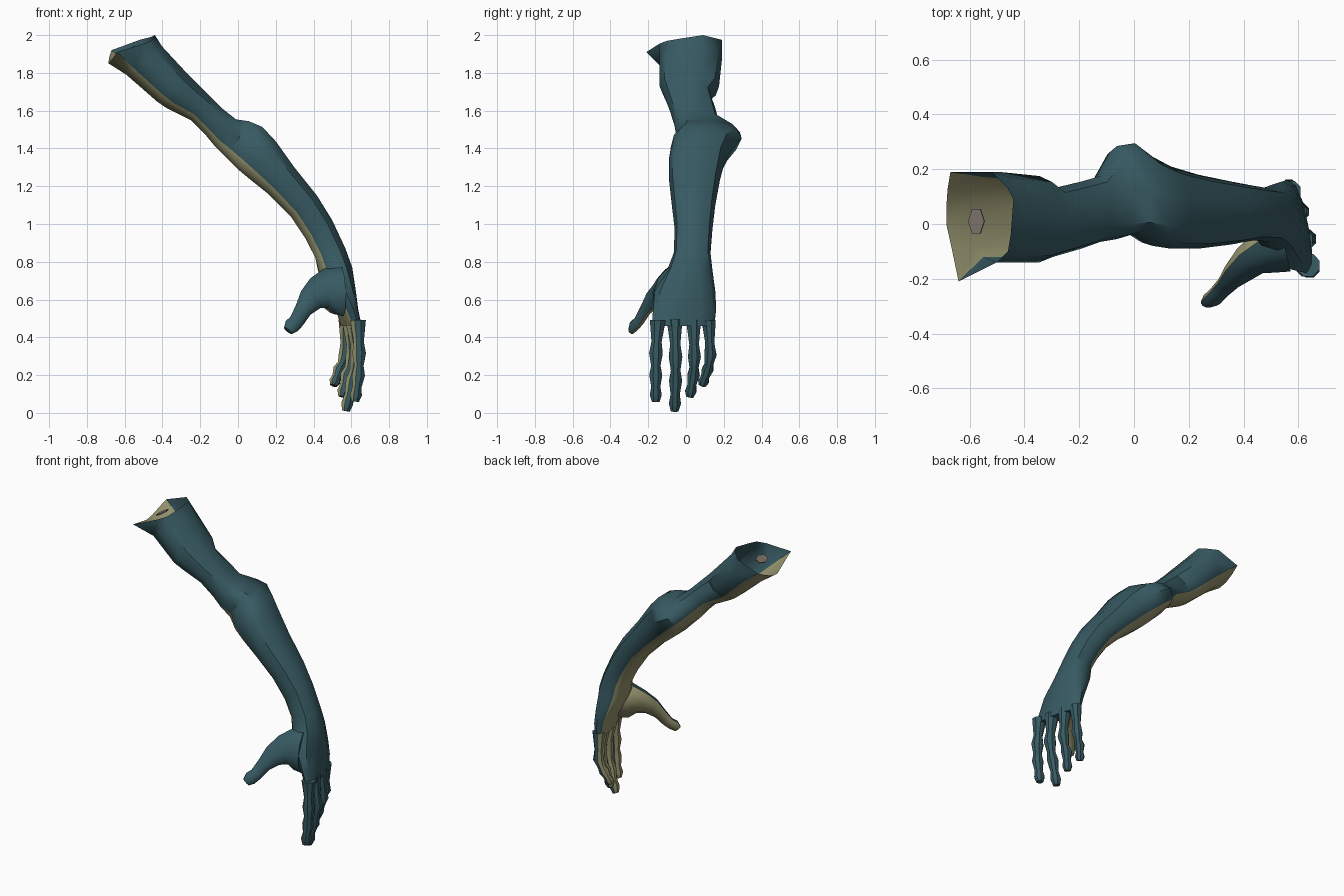
import bpy, bmesh, math
from mathutils import Vector

if "Cube" in bpy.data.objects:
    bpy.data.objects.remove(bpy.data.objects["Cube"])


def material(name, rgb):
    m = bpy.data.materials.new(name)
    m.diffuse_color = (*rgb, 1)
    m.use_nodes = True
    m.node_tree.nodes["Principled BSDF"].inputs["Base Color"].default_value = m.diffuse_color
    return m


TEAL = material("teal_skin", (0.038, 0.102, 0.122))
TAN = material("tan_underside", (0.31, 0.30, 0.16))
BONE = material("grey_bone", (0.21, 0.17, 0.155))


def loft(name, rings, tan_strips, open_start=False, smooth=40):
    """Skin a list of rings; the strips nearest angle zero are the tan underside."""
    bm = bmesh.new()
    loops = [[bm.verts.new(p) for p in ring] for ring in rings]
    n = len(loops[0])
    for a, b in zip(loops, loops[1:]):
        for j in range(n):
            k = (j + 1) % n
            f = bm.faces.new((a[j], a[k], b[k], b[j]))
            f.material_index = 1 if min(k, n - k) <= tan_strips // 2 and tan_strips else 0
    if not open_start:
        bm.faces.new(loops[0])
    bm.faces.new(loops[-1])
    bmesh.ops.recalc_face_normals(bm, faces=bm.faces)
    me = bpy.data.meshes.new(name)
    bm.to_mesh(me)
    bm.free()
    for m in (TEAL, TAN, BONE):
        me.materials.append(m)
    ob = bpy.data.objects.new(name, me)
    bpy.context.collection.objects.link(ob)
    bpy.context.view_layer.objects.active = ob
    ob.select_set(True)
    bpy.ops.object.shade_smooth_by_angle(angle=math.radians(smooth))
    ob.select_set(False)
    return ob


def power(v, e):
    return math.copysign(abs(v) ** e, v)


HALF = [14, 38, 60, 92, 124, 162]
ANGLES = [math.radians(d) for d in HALF + [360 - d for d in reversed(HALF)]]


def section(tx, tz, bx, bz, y0, y1, tilt=0.0, yc=0.03):
    """Oval between an outer point T and an inner point B, y0..y1 wide."""
    ring = []
    for a in ANGLES:
        c, s = power(math.cos(a), 0.85) * 1.03, power(math.sin(a), 0.85)
        y = yc + s * ((y1 - yc) if s > 0 else (yc - y0))
        ring.append(Vector(((tx + bx) / 2 + c * (bx - tx) / 2 - tilt * y, y,
                            (tz + bz) / 2 + c * (bz - tz) / 2)))
    return ring


def tube(name, points, radii, under, flat=1.0, n=8, tan_strips=3):
    """Limb along points; `under` is the direction of its tan side."""
    pts = [Vector(p) for p in points]
    rings = []
    for i, p in enumerate(pts):
        t = (pts[min(i + 1, len(pts) - 1)] - pts[max(i - 1, 0)]).normalized()
        u = Vector(under)
        u = (u - t * u.dot(t)).normalized()
        v = t.cross(u)
        rings.append([p + radii[i] * (u * math.cos(a) * flat + v * math.sin(a))
                      for a in ((j + 0.5) * 2 * math.pi / n for j in range(n))])
    return loft(name, rings, tan_strips)


# Hollow arm from the open shoulder end through the elbow to the knuckles
rim = [(-0.685, 0.06, 1.86), (-0.68, 0.13, 1.89), (-0.67, 0.19, 1.92), (-0.52, 0.19, 1.975),
       (-0.46, 0.13, 1.99), (-0.44, 0.09, 2.0), (-0.45, -0.04, 1.98), (-0.46, -0.10, 1.97),
       (-0.50, -0.14, 1.955), (-0.64, -0.21, 1.91), (-0.665, -0.09, 1.875), (-0.685, 0.0, 1.85)]
stations = [
    (-0.40, 1.94, -0.59, 1.79, -0.14, 0.19),
    (-0.27, 1.80, -0.43, 1.65, -0.14, 0.175),
    (-0.22, 1.75, -0.38, 1.615, -0.12, 0.13),
    (-0.14, 1.67, -0.25, 1.55, -0.09, 0.155),
    (-0.08, 1.61, -0.17, 1.47, -0.065, 0.175),
    (-0.01, 1.555, -0.12, 1.41, -0.055, 0.285),
    (0.06, 1.545, -0.06, 1.35, -0.035, 0.295),
    (0.13, 1.515, 0.00, 1.29, -0.08, 0.245),
    (0.20, 1.44, 0.06, 1.24, -0.09, 0.21),
    (0.30, 1.30, 0.16, 1.16, -0.09, 0.18),
    (0.42, 1.15, 0.28, 1.04, -0.075, 0.155),
    (0.50, 1.02, 0.36, 0.92, -0.06, 0.14),
    (0.57, 0.87, 0.41, 0.82, -0.065, 0.13),
    (0.605, 0.77, 0.43, 0.74, -0.10, 0.14, 0.05),
    (0.62, 0.65, 0.48, 0.64, -0.165, 0.155, 0.1),
    (0.63, 0.55, 0.53, 0.55, -0.175, 0.16, 0.15),
    (0.635, 0.46, 0.56, 0.46, -0.18, 0.15, 0.22),
]
loft("arm", [[Vector(p) for p in rim]] + [section(*s) for s in stations], 5, open_start=True)

# Bone end inside the opening
up = Vector((-0.45, 0, 0.89))
along = Vector((0.89, 0, 0.45))
mid = Vector((-0.575, 0.01, 1.925))
disc = [mid + along * 0.033 * math.cos(a) + Vector((0, 0.052 * math.sin(a), 0))
        for a in (j * math.pi / 3 for j in range(6))]
bone = loft("bone_end", [[p - up * 0.003 for p in disc], [p + up * 0.003 for p in disc]], 0)
for f in bone.data.polygons:
    f.material_index = 2

# Fingers: knuckle, middle joint, last joint and tip positions, with thickness
fingers = {
    "index_finger": ((0.635, -0.15, 0.49), (0.642, -0.16, 0.30), (0.638, -0.16, 0.20), (0.62, -0.16, 0.06), 1.0),
    "middle_finger": ((0.61, -0.06, 0.49), (0.63, -0.055, 0.28), (0.605, -0.055, 0.17), (0.57, -0.06, 0.01), 1.0),
    "ring_finger": ((0.59, 0.04, 0.49), (0.605, 0.045, 0.28), (0.575, 0.04, 0.20), (0.55, 0.02, 0.085), 0.95),
    "little_finger": ((0.57, 0.12, 0.49), (0.565, 0.13, 0.29), (0.535, 0.115, 0.23), (0.505, 0.085, 0.145), 0.9),
}
for name, (a, b, c, d, w) in fingers.items():
    a, b, c, d = map(Vector, (a, b, c, d))
    path = [a, a.lerp(b, 0.6), b.lerp(a, 0.08), b.lerp(c, 0.5), c, c.lerp(d, 0.45), d.lerp(c, 0.25), d]
    radii = [r * w for r in (0.045, 0.029, 0.039, 0.027, 0.037, 0.026, 0.034, 0.022)]
    tube(name, path, radii, (-1, 0, -0.2))

# Thumb with its fleshy base and web
tube("thumb",
     [(0.55, -0.08, 0.645), (0.485, -0.095, 0.645), (0.43, -0.13, 0.635), (0.385, -0.175, 0.60),
      (0.345, -0.215, 0.545), (0.31, -0.25, 0.485), (0.285, -0.275, 0.46), (0.265, -0.29, 0.435)],
     [0.14, 0.13, 0.092, 0.068, 0.046, 0.04, 0.042, 0.027],
     (-0.2, 0.9, -0.3), flat=0.65, n=10, tan_strips=5)
